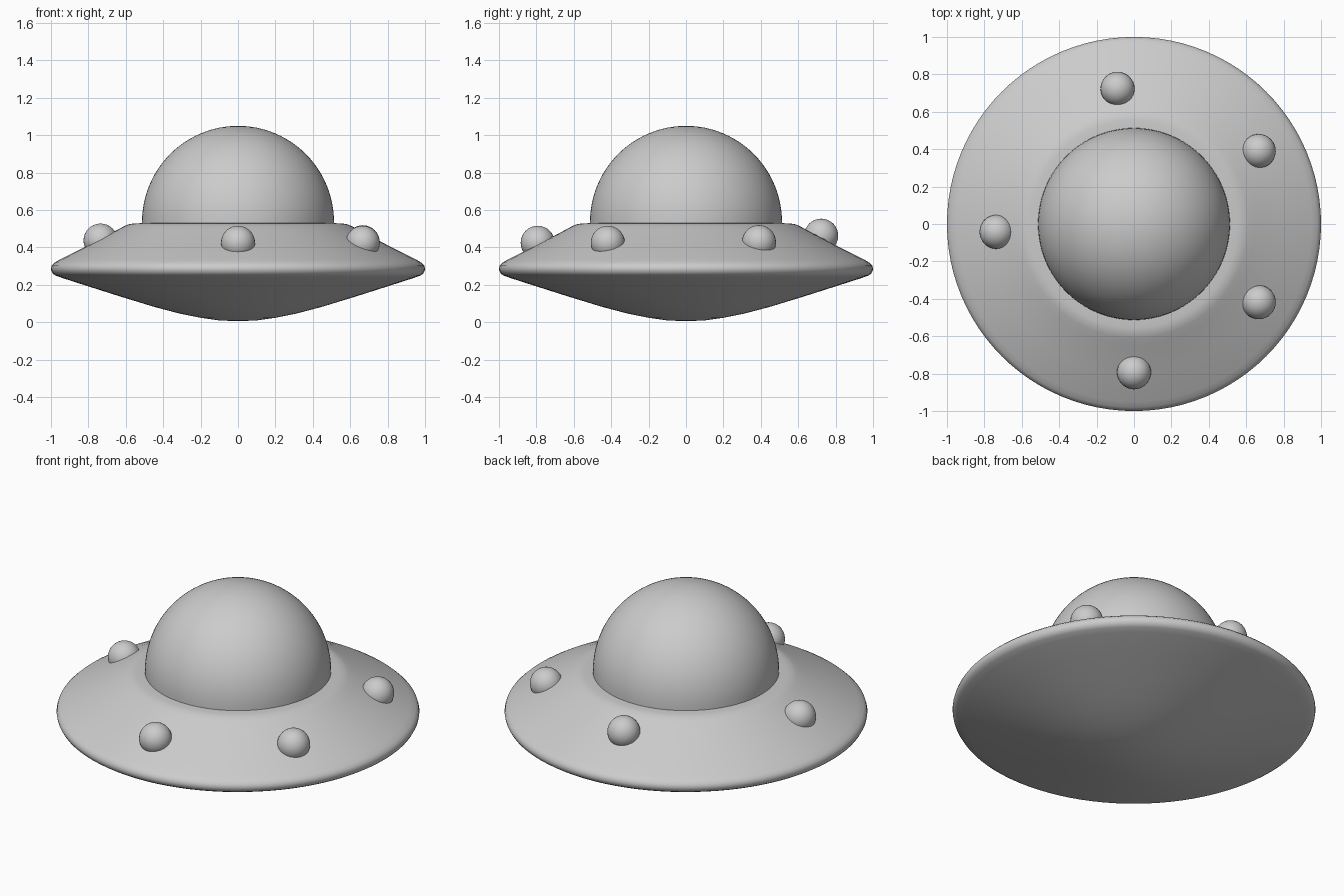
import bpy
import math

cube = bpy.data.objects.get("Cube")
if cube:
    bpy.data.objects.remove(cube, do_unlink=True)

# One plain grey for the whole craft
grey = bpy.data.materials.new("light_grey")
grey.use_nodes = True
colour = (0.6, 0.6, 0.6, 1)
grey.diffuse_color = colour
grey.node_tree.nodes["Principled BSDF"].inputs["Base Color"].default_value = colour


def finish(obj, name, angle=60):
    obj.name = name
    obj.data.materials.append(grey)
    bpy.ops.object.select_all(action="DESELECT")
    obj.select_set(True)
    bpy.context.view_layer.objects.active = obj
    bpy.ops.object.shade_smooth_by_angle(angle=math.radians(angle))


def lathe(name, profile, steps=96):
    """Spin an (r, z) profile that starts and ends on the axis."""
    verts, rings, faces = [], [], []
    for r, z in profile:
        count = steps if r > 0 else 1
        rings.append([len(verts) + i for i in range(count)])
        for i in range(count):
            a = math.tau * i / steps
            verts.append((r * math.cos(a), r * math.sin(a), z))
    for low, high in zip(rings, rings[1:]):
        for i in range(steps):
            j = (i + 1) % steps
            if len(low) == 1:
                faces.append((low[0], high[j], high[i]))
            elif len(high) == 1:
                faces.append((low[i], low[j], high[0]))
            else:
                faces.append((low[i], low[j], high[j], high[i]))
    mesh = bpy.data.meshes.new(name)
    mesh.from_pydata(verts, [], faces)
    obj = bpy.data.objects.new(name, mesh)
    bpy.context.collection.objects.link(obj)
    finish(obj, name)


# Saucer hull: shallow bowl, rounded rim, sloping deck, flat top
bowl = [(0, 0.006), (0.1, 0.01), (0.2, 0.024), (0.31, 0.046), (0.45, 0.083),
        (0.63, 0.138), (0.8, 0.192), (0.94, 0.237)]
rim = [(0.975, 0.25), (0.99, 0.26), (0.998, 0.275), (1, 0.288),
       (0.995, 0.305), (0.98, 0.319), (0.95, 0.337)]
deck = [(0.8, 0.412), (0.645, 0.494), (0.61, 0.513), (0.585, 0.524),
        (0.555, 0.529), (0.5, 0.53), (0, 0.53)]
lathe("saucer_hull", bowl + rim + deck)

# Dome: a little more than a half sphere, cut at the flat top
radius, centre = 0.513, 0.537
arc = [(radius * math.cos(t), centre + radius * math.sin(t))
       for t in (math.pi / 2 * i / 24 for i in range(24))]
lathe("dome", [(0, 0.52), (radius, 0.52)] + arc + [(0, centre + radius)])

# Round lights scattered around the deck
lights = [(0, -0.793, 0.425), (0.667, -0.418, 0.425), (0.667, 0.39, 0.428),
          (-0.088, 0.723, 0.463), (-0.735, -0.042, 0.437)]
for n, place in enumerate(lights, 1):
    bpy.ops.mesh.primitive_uv_sphere_add(segments=32, ring_count=16,
                                         radius=0.091, location=place)
    finish(bpy.context.object, f"deck_light_{n}")
